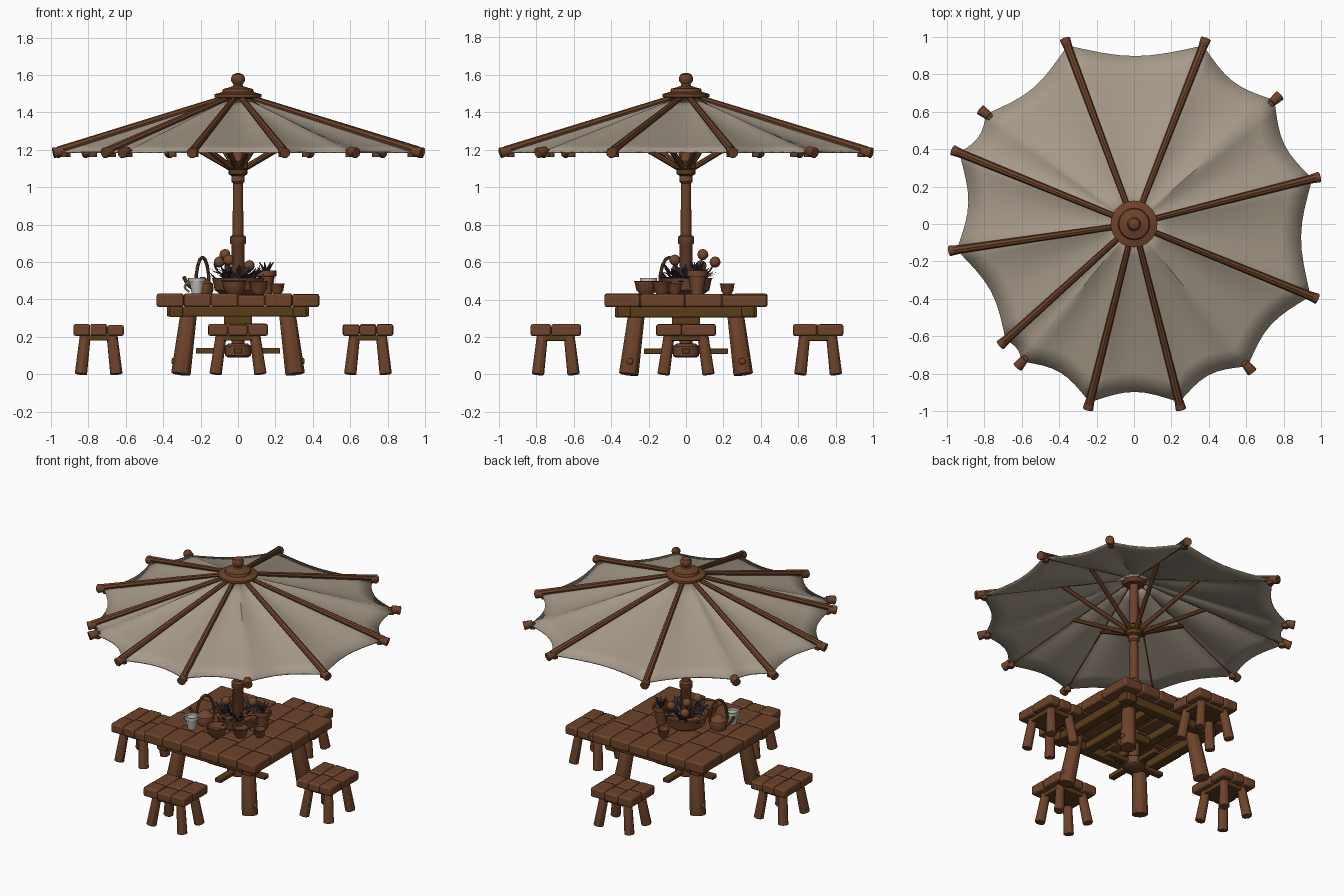
import bpy, bmesh, math, random
from mathutils import Vector, Matrix

if "Cube" in bpy.data.objects:
    bpy.data.objects.remove(bpy.data.objects["Cube"])

random.seed(4)


def material(name, r, g, b):
    m = bpy.data.materials.new(name)
    m.diffuse_color = (r, g, b, 1)
    m.use_nodes = True
    m.node_tree.nodes["Principled BSDF"].inputs["Base Color"].default_value = m.diffuse_color
    return m


WOOD = material("warm brown wood", 0.155, 0.056, 0.023)
OLIVE = material("dark olive wood", 0.10, 0.046, 0.010)
CLOTH = material("beige canvas", 0.38, 0.32, 0.25)
LEAF = material("dark foliage", 0.035, 0.032, 0.042)
CLAY = material("terracotta", 0.17, 0.062, 0.026)
WHITE = material("pale enamel", 0.55, 0.53, 0.47)


def finish(name, bm, mat, smooth=40, bevel=0):
    me = bpy.data.meshes.new(name)
    bmesh.ops.recalc_face_normals(bm, faces=bm.faces)
    bm.to_mesh(me)
    bm.free()
    me.materials.append(mat)
    ob = bpy.data.objects.new(name, me)
    bpy.context.collection.objects.link(ob)
    if bevel:
        b = ob.modifiers.new("bevel", 'BEVEL')
        b.width, b.segments = bevel, 2
    bpy.context.view_layer.objects.active = ob
    ob.select_set(True)
    bpy.ops.object.shade_smooth_by_angle(angle=math.radians(smooth))
    ob.select_set(False)
    return ob


def add_tube(bm, a, b, r0, r1, n=10):
    a, b = Vector(a), Vector(b)
    d = b - a
    m = Matrix.Translation((a + b) / 2) @ d.to_track_quat('Z', 'Y').to_matrix().to_4x4()
    bmesh.ops.create_cone(bm, cap_ends=True, segments=n, radius1=r0, radius2=r1,
                          depth=d.length, matrix=m)


def add_box(bm, c, s, rot=0.0):
    m = Matrix.Translation(c) @ Matrix.Rotation(rot, 4, 'Z') @ Matrix.Diagonal((*s, 1))
    bmesh.ops.create_cube(bm, size=1, matrix=m)


def lathe(name, profile, mat, loc=(0, 0, 0), n=20):
    bm = bmesh.new()
    rings = []
    for r, z in profile:
        rings.append([bm.verts.new((loc[0] + r * math.cos(math.tau * i / n),
                                    loc[1] + r * math.sin(math.tau * i / n),
                                    loc[2] + z)) for i in range(n)])
    for p, q in zip(rings, rings[1:]):
        for i in range(n):
            bm.faces.new((p[i], p[(i + 1) % n], q[(i + 1) % n], q[i]))
    bm.faces.new(rings[0])
    bm.faces.new(rings[-1])
    return finish(name, bm, mat)


def curve_tube(name, pts, r, mat):
    bm = bmesh.new()
    for a, b in zip(pts, pts[1:]):
        add_tube(bm, a, b, r, r, 8)
    return finish(name, bm, mat)


def planks(name, cx, cy, sx, sy, z0, z1, cols, rows, mat):
    """Chunky boards along y, split at staggered joints."""
    bm = bmesh.new()
    w = sx / cols
    for i in range(cols):
        cuts = [-sy / 2] + [sy * (j / rows - 0.5) + random.uniform(-.2, .2) * sy / rows
                            for j in range(1, rows)] + [sy / 2]
        for a, b in zip(cuts, cuts[1:]):
            top = z1 - random.uniform(0, 0.008)
            add_box(bm, (cx - sx / 2 + w * (i + .5), cy + (a + b) / 2, (z0 + top) / 2),
                    (w - .002, b - a - .002, top - z0), random.uniform(-.015, .015))
    return finish(name, bm, mat, bevel=0.011)


# Table: top boards, olive under-frame, splayed legs
planks("table_top", 0, 0, 0.87, 0.87, 0.36, 0.432, 6, 4, WOOD)
bm = bmesh.new()
for s in (-1, 1):
    add_box(bm, (0, s * .33, .335), (.76, .07, .055))
    add_box(bm, (s * .33, 0, .332), (.07, .76, .055))
    add_box(bm, (s * .12, 0, .335), (.07, .62, .05))
add_box(bm, (0, 0, .29), (.15, .15, .05))
finish("table_under_frame", bm, OLIVE, bevel=0.008)
bm = bmesh.new()
for sx in (-1, 1):
    for sy in (-1, 1):
        add_tube(bm, (sx * .305, sy * .305, 0), (sx * .26, sy * .26, .35), .054, .045, 9)
        add_tube(bm, (sx * .34, sy * .30, .07), (sx * .355, sy * .30, .07), .02, .016, 8)
finish("table_legs", bm, WOOD, bevel=0.005)

# Crossed foot bars holding the pole
bm = bmesh.new()
add_box(bm, (0, 0, .125), (.45, .045, .03))
add_box(bm, (0, 0, .125), (.045, .45, .03))
finish("foot_bars", bm, OLIVE, bevel=0.005)
lathe("foot_collar", [(.055, .09), (.07, .10), (.07, .15), (.05, .165)], WOOD)

# Stools: radial depth 0.27, tangential width 0.32
for k, (x, y) in enumerate([(-.745, 0), (.695, 0), (0, -.695), (0, .705)]):
    sx, sy = (.27, .32) if y == 0 else (.32, .27)
    planks(f"stool_seat_{k}", x, y, sx, sy, .205, .27, 3, 2, WOOD)
    bm = bmesh.new()
    add_box(bm, (x, y, .195), (sx * .72, sy * .72, .03))
    finish(f"stool_frame_{k}", bm, OLIVE, bevel=0.005)
    bm = bmesh.new()
    for i in (-1, 1):
        for j in (-1, 1):
            dx, dy = i * (sx / 2 - .04), j * (sy / 2 - .04)
            add_tube(bm, (x + dx, y + dy, 0), (x + dx * .75, y + dy * .75, .21), .034, .03, 8)
    finish(f"stool_legs_{k}", bm, WOOD, bevel=0.004)

# Pole with collars, lower strut hub, crown and finial
lathe("pole", [(.034, .09), (.034, .69), (.042, .70), (.042, .735), (.029, .745),
               (.027, 1.02), (.036, 1.03), (.036, 1.06), (.028, 1.07), (.028, 1.49)], WOOD)
lathe("strut_hub", [(.035, 1.06), (.05, 1.07), (.05, 1.095), (.062, 1.10),
                    (.062, 1.125), (.04, 1.14)], OLIVE)
lathe("crown_cap", [(.06, 1.44), (.09, 1.475), (.125, 1.48), (.125, 1.497), (.085, 1.508),
                    (.08, 1.525), (.05, 1.532), (.028, 1.54), (.024, 1.55), (.036, 1.565),
                    (.037, 1.585), (.028, 1.602), (.008, 1.61)], WOOD, n=24)

# Umbrella arms: (x, y, has a full rib); the rest are only end pegs
TIPS = [(.965, .245, 1), (.76, .67, 0), (.375, .965, 1), (-.36, .965, 1), (-.80, .595, 0),
        (-.945, .385, 1), (-.96, -.14, 1), (-.695, -.63, 1), (-.605, -.745, 0),
        (-.24, -.965, 1), (.245, -.965, 1), (.615, -.77, 0), (.955, -.39, 1)]
ribs, struts, pegs = bmesh.new(), bmesh.new(), bmesh.new()
for x, y, rib in TIPS:
    tip = Vector((x, y, 0))
    u = tip.normalized()
    up = Vector((0, 0, 1))
    tip.z = 1.19
    if rib:
        add_tube(ribs, u * .07 + up * 1.478, tip + up * .006, .015, .022, 8)
        add_tube(struts, u * .045 + up * 1.105, u * .47 + up * 1.345, .016, .014, 8)
    a = tip - u * .03 + up * .005
    b = tip + u * .028 - up * .008
    add_tube(pegs, a, b, .024, .030, 9)
    add_tube(pegs, tip - u * .03 - up * .03, tip - u * .03 + up * .01, .022, .022, 8)
finish("umbrella_ribs", ribs, WOOD)
finish("umbrella_struts", struts, WOOD)
finish("rib_end_pegs", pegs, WOOD, bevel=0.004)

# Canvas canopy: sagging panels with a scalloped rim
bm = bmesh.new()
SEG, RINGS = 8, 8
cols = []
for i, (x, y, _) in enumerate(TIPS):
    nx, ny, _ = TIPS[(i + 1) % len(TIPS)]
    p, q = Vector((x, y)), Vector((nx, ny))
    chord = (q - p).length
    for s in range(SEG):
        f = s / SEG
        bow = math.sin(math.pi * f)
        rim = p.lerp(q, f)
        rim -= rim.normalized() * (.012 + bow * min(.055, chord * .14))
        inner = rim.normalized() * .07
        col = []
        for k in range(RINGS + 1):
            t = k / RINGS
            c = inner.lerp(rim, t)
            z = 1.473 - .283 * t - bow * min(1, chord * 2) * .07 * t * (1 - t)
            col.append(bm.verts.new((c.x, c.y, z)))
        cols.append(col)
for a, b in zip(cols, cols[1:] + cols[:1]):
    for k in range(RINGS):
        bm.faces.new((a[k], a[k + 1], b[k + 1], b[k]))
canopy = finish("canvas_canopy", bm, CLOTH)
sol = canopy.modifiers.new("thickness", 'SOLIDIFY')
sol.thickness = 0.008

# Planter around the pole, with leaves and blooms
lathe("planter", [(.09, .425), (.125, .45), (.135, .50), (.14, .515), (.12, .515), (.11, .49)], CLAY)
bm = bmesh.new()
for i in range(110):
    ang, r = random.uniform(0, math.tau), random.uniform(.04, .12)
    u = Vector((math.cos(ang), math.sin(ang), 0))
    side = Vector((-u.y, u.x, 0)) * random.uniform(.012, .02)
    base = u * r + Vector((0, 0, random.uniform(.49, .54)))
    d = (u * random.uniform(.3, 1) + Vector((0, 0, random.uniform(0, 1)))).normalized() * .065
    bm.faces.new([bm.verts.new(v) for v in (base, base + d * .5 + side, base + d,
                                            base + d * .5 - side)])
finish("planter_leaves", bm, LEAF)
bm, stems = bmesh.new(), bmesh.new()
for c in [(-.07, .09, .64), (-.10, .155, .60), (-.05, -.06, .61), (.06, .08, .58)]:
    bmesh.ops.create_icosphere(bm, subdivisions=2, radius=.03, matrix=Matrix.Translation(c))
    add_tube(stems, (c[0] * .6, c[1] * .6, .5), c, .004, .004, 6)
finish("blooms", bm, CLAY)
finish("bloom_stems", stems, LEAF)

# Crockery on the table
Z = .425
BOWL = [(.5, 0), (.85, .35), (1, .95), (1.08, 1), (.95, 1), (.75, .5)]
POT = [(.62, 0), (.92, .75), (1.1, .76), (1.1, 1), (.9, 1), (.85, .85)]
for name, prof, x, y, r, h, mat in [
        ("white_cup", POT, -.22, -.20, .042, .09, WHITE),
        ("front_bowl", BOWL, -.02, -.21, .065, .075, CLAY),
        ("side_bowl", BOWL, .11, -.13, .05, .07, CLAY),
        ("small_cup", BOWL, .21, -.06, .038, .06, CLAY),
        ("back_cup", BOWL, .02, .22, .038, .06, CLAY),
        ("plant_pot", POT, .15, .06, .05, .13, CLAY)]:
    lathe(name, [(a * r, b * h) for a, b in prof], mat, (x, y, Z))
bm = bmesh.new()
for i in range(7):
    a = math.tau * i / 7
    add_tube(bm, (.15, .06, .54), (.15 + .04 * math.cos(a), .06 + .04 * math.sin(a), .60), .012, .002, 6)
finish("pot_plant", bm, LEAF)
lathe("kettle", [(.05, 0), (.06, .03), (.055, .06), (.03, .08), (.01, .095)], CLAY, (-.19, -.09, Z))
curve_tube("kettle_spout", [(-.23, -.09, .45), (-.27, -.11, .48), (-.29, -.12, .52)], .011, CLAY)
curve_tube("kettle_handle", [(-.19 + .035 * math.cos(math.pi * i / 8),
                              -.09 + .05 * math.cos(math.pi * i / 8),
                              .48 + .145 * math.sin(math.pi * i / 8)) for i in range(9)], .009, CLAY)
curve_tube("cup_handle", [(-.22 - .04 - .025 * math.sin(math.pi * i / 6), -.20,
                           .44 + .055 * i / 6) for i in range(7)], .006, WHITE)
